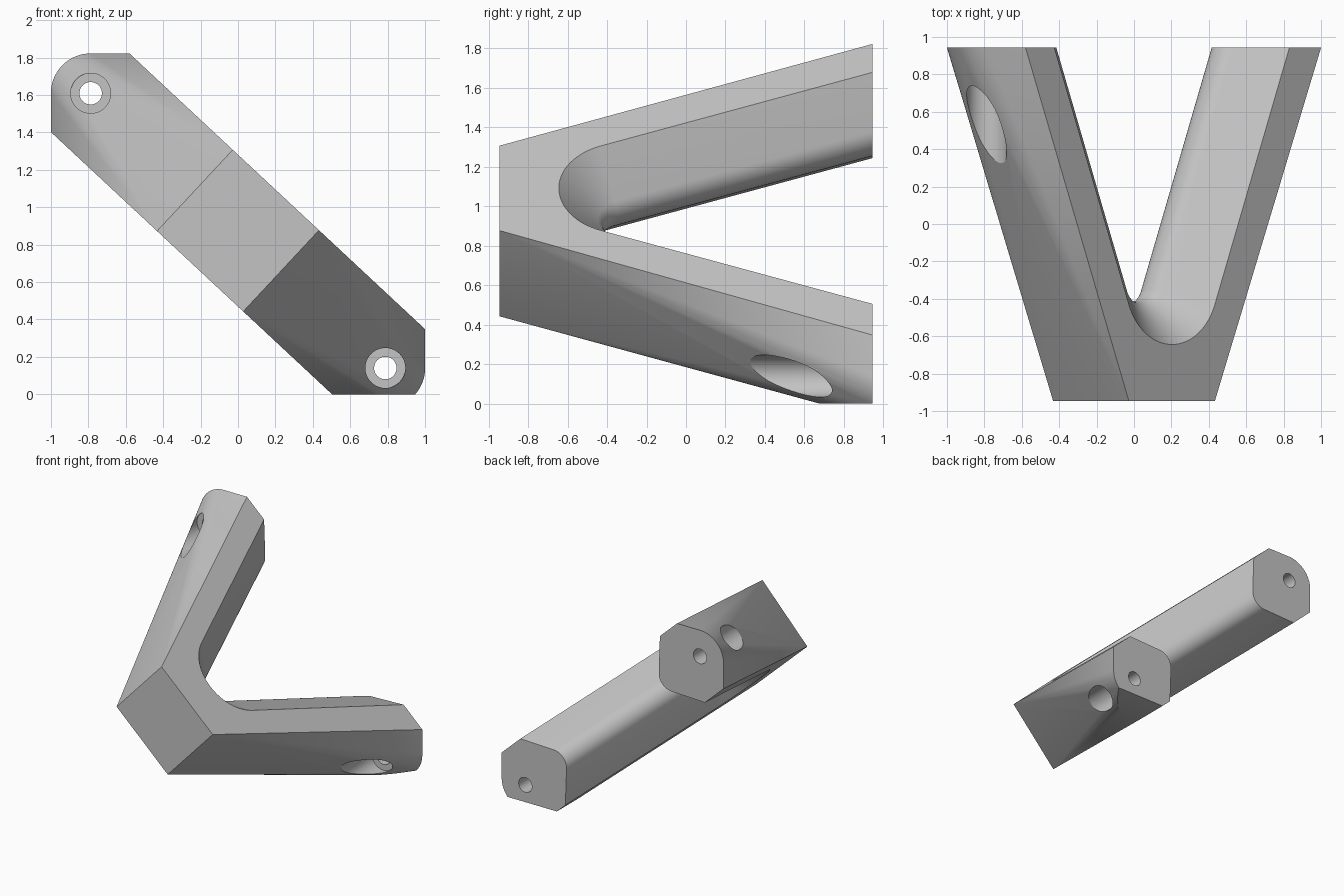
import bpy, bmesh
from math import sin, cos, pi, radians, sqrt, atan
from mathutils import Vector

cube = bpy.data.objects.get("Cube")
if cube:
    bpy.data.objects.remove(cube, do_unlink=True)

TILT = radians(43)          # slope of the plane holding both arms
MID_Z = 0.875               # height of the symmetry centre
HALF_T = 0.297              # half thickness of the bracket
BACK = 0.945                # half depth along y
HOLE_U, ROUND = 1.077, 0.213
U = Vector((cos(TILT), 0, -sin(TILT)))
N = Vector((sin(TILT), 0, cos(TILT)))


def place(u, y, n):
    """Point from across-arm, depth and thickness coordinates."""
    return U * u + N * n + Vector((0, y, MID_Z))


def make_object(name, bm):
    bmesh.ops.recalc_face_normals(bm, faces=bm.faces[:])
    mesh = bpy.data.meshes.new(name)
    bm.to_mesh(mesh)
    bm.free()
    ob = bpy.data.objects.new(name, mesh)
    bpy.context.collection.objects.link(ob)
    return ob


def hull(points):
    bm = bmesh.new()
    for p in points:
        bm.verts.new(p)
    bmesh.ops.convex_hull(bm, input=bm.verts[:])
    loose = [v for v in bm.verts if not v.link_faces]
    bmesh.ops.delete(bm, geom=loose, context='VERTS')
    return bm


# Outer body: front rectangle lofted to the rounded arm ends
def arm_end():
    hole = U * -HOLE_U
    top, side = hole.z + ROUND, hole.x - ROUND
    pts = [Vector(((HALF_T - N.z * top) / N.x, 0, top)),
           Vector((side, 0, (-HALF_T - N.x * side) / N.z))]
    for i in range(21):
        a = pi / 2 * (1 + i / 20)
        pts.append(hole + Vector((cos(a), 0, sin(a))) * ROUND)
    return pts


shift = Vector((0, BACK, MID_Z))
points = [p * s + shift for p in arm_end() for s in (1, -1)]
points += [place(u, -BACK, n) for u in (-0.315, 0.315) for n in (-HALF_T, HALF_T)]
bm = hull(points)
# Flat foot where the lower arm meets the ground
bmesh.ops.bisect_plane(bm, geom=bm.verts[:] + bm.edges[:] + bm.faces[:],
                       plane_co=(0, 0, 0), plane_no=(0, 0, -1), clear_outer=True)
points = [v.co.copy() for v in bm.verts]
bm.free()
bm = hull(points)
bmesh.ops.dissolve_limit(bm, angle_limit=radians(0.3), verts=bm.verts[:], edges=bm.edges[:])
bracket = make_object("v_bracket", bm)

# Inner opening: ridge-shaped wall swept along both arms and round the crotch
SLOPE = 0.397
HALF_ANGLE = atan(SLOPE)
CROTCH_Y, RIDGE_R, RIDGE_U = -0.307, 0.12, 0.563


def wall(n):
    tangent = RIDGE_R / sqrt(2)
    if abs(n) >= tangent:
        return RIDGE_U + abs(n)
    return RIDGE_U + RIDGE_R * sqrt(2) - sqrt(RIDGE_R ** 2 - n * n)


def opening_loop(n):
    w = wall(n)
    r = sin(HALF_ANGLE) * (CROTCH_Y - BACK + w / SLOPE)
    far = 0.3
    loop = [(w + far * SLOPE, BACK + far)]
    for i in range(33):
        a = -HALF_ANGLE - (pi - 2 * HALF_ANGLE) * i / 32
        loop.append((r * cos(a), CROTCH_Y + r * sin(a)))
    loop.append((-w - far * SLOPE, BACK + far))
    return [place(u, y, n) for u, y in loop]


levels = [-0.4] + [RIDGE_R * sin(pi / 4 * i / 5) for i in range(-5, 6)] + [0.4]
bm = bmesh.new()
rings = [[bm.verts.new(p) for p in opening_loop(n)] for n in levels]
for low, high in zip(rings, rings[1:]):
    for i in range(len(low)):
        j = (i + 1) % len(low)
        bm.faces.new((low[i], low[j], high[j], high[i]))
bm.faces.new(rings[0])
bm.faces.new(rings[-1])
cutters = [make_object("opening_cutter", bm)]

# Stepped screw holes: wide bore from the front, narrow hole through the back
def bore(name, side, profile):
    centre = place(HOLE_U * side, 0, 0)
    bm = bmesh.new()
    loops = []
    for y, r in profile:
        loops.append([bm.verts.new(centre + Vector((r * cos(a), y, r * sin(a))))
                      for a in (2 * pi * i / 48 for i in range(48))])
    for a, b in zip(loops, loops[1:]):
        for i in range(48):
            j = (i + 1) % 48
            bm.faces.new((a[i], a[j], b[j], b[i]))
    bm.faces.new(loops[0])
    bm.faces.new(loops[-1])
    return make_object(name, bm)


for side in (-1, 1):
    cutters.append(bore("hole_cutter", side,
                        ((-1.2, 0.107), (0.75, 0.107), (0.75, 0.06), (1.2, 0.06))))

bpy.ops.object.select_all(action='DESELECT')
bpy.context.view_layer.objects.active = bracket
bracket.select_set(True)
for cutter in cutters:
    cutter.hide_render = True
    mod = bracket.modifiers.new("cut", 'BOOLEAN')
    mod.operation = 'DIFFERENCE'
    mod.solver = 'EXACT'
    mod.object = cutter
    bpy.ops.object.modifier_apply(modifier=mod.name)
    bpy.data.objects.remove(cutter, do_unlink=True)

# Single grey finish
grey = bpy.data.materials.new("plain_grey")
grey.use_nodes = True
colour = (0.55, 0.55, 0.55, 1)
grey.diffuse_color = colour
grey.node_tree.nodes["Principled BSDF"].inputs["Base Color"].default_value = colour
bracket.data.materials.clear()
bracket.data.materials.append(grey)
bpy.ops.object.shade_smooth_by_angle(angle=radians(25))
